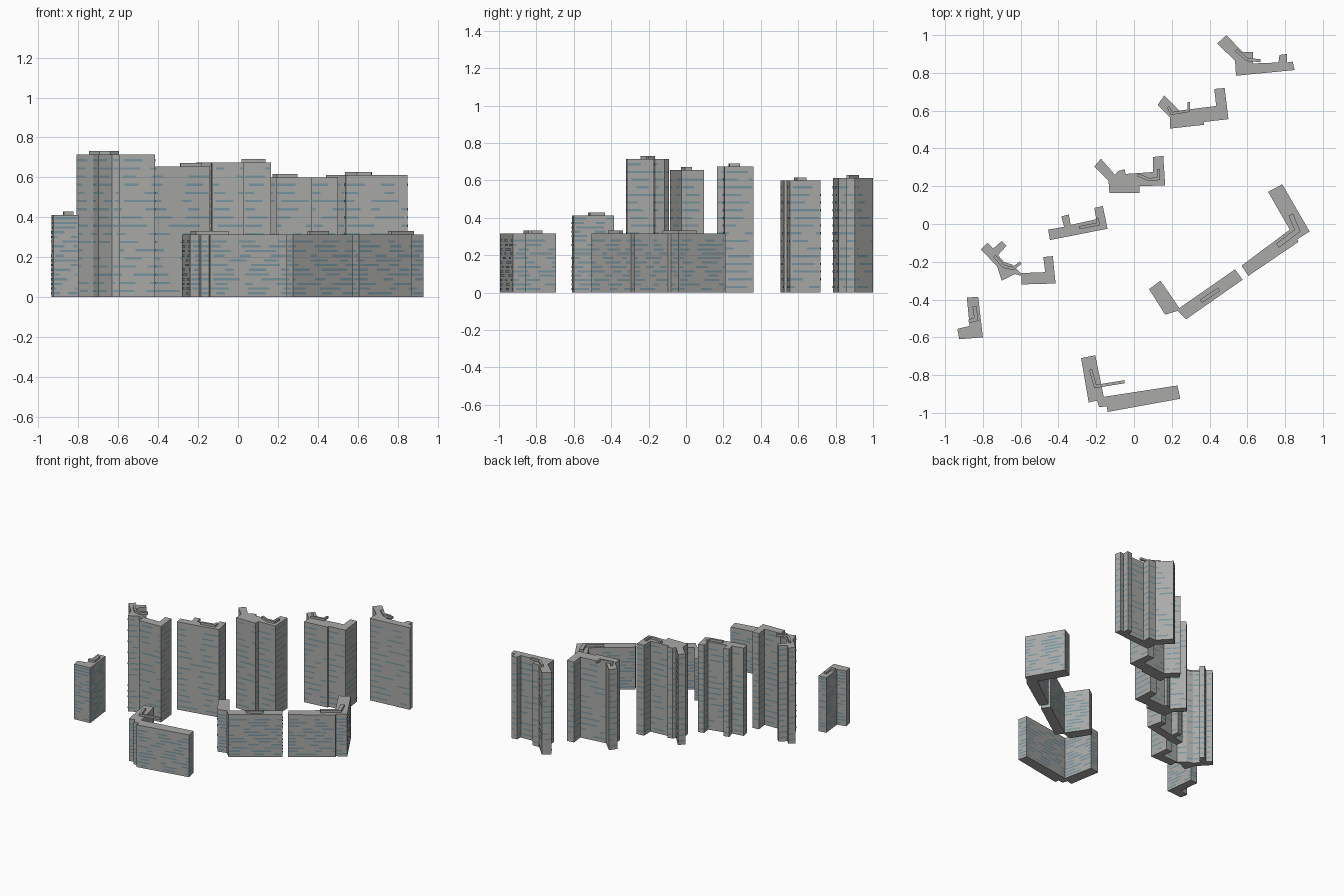
import bpy, bmesh, random
from mathutils import Vector

random.seed(4)
cube = bpy.data.objects.get("Cube")
if cube:
    bpy.data.objects.remove(cube, do_unlink=True)


def make_material(name, colour):
    mat = bpy.data.materials.new(name)
    mat.use_nodes = True
    mat.diffuse_color = colour
    mat.node_tree.nodes["Principled BSDF"].inputs["Base Color"].default_value = colour
    return mat


CONCRETE = make_material("concrete grey", (0.40, 0.40, 0.39, 1))
GLASS = make_material("window blue grey", (0.19, 0.30, 0.35, 1))


def add_object(name, bm, material):
    mesh = bpy.data.meshes.new(name)
    bm.to_mesh(mesh)
    bm.free()
    mesh.materials.append(material)
    obj = bpy.data.objects.new(name, mesh)
    bpy.context.scene.collection.objects.link(obj)
    return obj


def counter_clockwise(points):
    points = [Vector(p) for p in points]
    area = sum(a.cross(b) for a, b in zip(points, points[1:] + points[:1]))
    return points if area > 0 else points[::-1]


def prism(name, points, bottom, top):
    """Extrude a flat outline upwards into a closed block."""
    bm = bmesh.new()
    face = bm.faces.new([bm.verts.new((p.x, p.y, bottom)) for p in points])
    grown = bmesh.ops.extrude_face_region(bm, geom=[face], use_keep_orig=True)
    lifted = [v for v in grown["geom"] if isinstance(v, bmesh.types.BMVert)]
    bmesh.ops.translate(bm, verts=lifted, vec=(0, 0, top - bottom))
    bmesh.ops.recalc_face_normals(bm, faces=bm.faces)
    return add_object(name, bm, CONCRETE)


def ribbon(path, width):
    """Outline of a bent strip of constant width, mitred at its corners."""
    path = [Vector(p) for p in path]
    sides = [(b - a).normalized().orthogonal() for a, b in zip(path, path[1:])]
    left, right = [], []
    for i, p in enumerate(path):
        before, after = sides[max(i - 1, 0)], sides[min(i, len(sides) - 1)]
        mitre = (before + after).normalized()
        mitre *= width / 2 / max(mitre.dot(after), 0.5)
        left.append(p + mitre)
        right.append(p - mitre)
    return left + right[::-1]


def window_bands(name, points, height, pitch, thick, cover):
    """Broken horizontal window strips on every wall, floor by floor."""
    bm = bmesh.new()
    for a, b in zip(points, points[1:] + points[:1]):
        length = (b - a).length
        along = (b - a).normalized()
        out = Vector((along.y, -along.x)) * 0.0015
        z = pitch * 0.6
        while z + thick < height - 0.01:
            s = random.uniform(-0.08, 0.03)
            while s < length:
                run = random.uniform(0.04, 0.16)
                start, end = max(s, 0.004), min(s + run, length - 0.004)
                if end - start > 0.008:
                    p, q = a + along * start + out, a + along * end + out
                    bm.faces.new([bm.verts.new(c) for c in (
                        (p.x, p.y, z), (q.x, q.y, z),
                        (q.x, q.y, z + thick), (p.x, p.y, z + thick))])
                s += run + random.uniform(0.5, 1.5) * 0.1 * (1 - cover) / cover
            z += pitch
    add_object(name, bm, GLASS)


def building(name, height, outline, roof_path, roof_width, dense=False):
    points = counter_clockwise(outline)
    prism(name, points, 0, height)
    prism(name + "_roof_room", counter_clockwise(ribbon(roof_path, roof_width)),
          height, height + 0.016)
    pitch, cover = (0.0235, 0.55) if dense else (0.041, 0.5)
    window_bands(name + "_windows", points, height, pitch, 0.011, cover)


# Row of tall towers
building("east_tower", 0.612, [
    (.49, 1), (.44, .955), (.535, .865), (.54, .785), (.85, .815), (.84, .86),
    (.81, .855), (.81, .9), (.77, .895), (.765, .855), (.63, .85), (.63, .91),
    (.575, .91)],
    [(.54, .92), (.6, .87), (.67, .865)], .016)
building("north_tower", 0.6, [
    (.16, .68), (.125, .63), (.19, .565), (.19, .505), (.37, .525), (.37, .54),
    (.5, .555), (.48, .72), (.425, .715), (.435, .625), (.24, .6), (.2, .64)],
    [(.18, .62), (.2, .585), (.29, .6), (.29, .645)], .014)
building("middle_tower", 0.675, [
    (-.175, .345), (-.21, .305), (-.135, .23), (-.13, .165), (.03, .165),
    (.03, .2), (.165, .205), (.155, .36), (.1, .355), (.1, .275), (-.045, .265),
    (-.05, .29), (-.085, .28), (-.1, .26)],
    [(.02, .26), (.08, .235), (.13, .24), (.13, .29)], .016)
building("slab_tower", 0.655, [
    (-.455, -.03), (-.445, -.085), (-.14, -.025), (-.165, .095), (-.21, .085),
    (-.2, .025), (-.335, -.005), (-.345, .05), (-.385, .04), (-.37, -.015)],
    [(-.29, -.02), (-.19, 0), (-.195, .03)], .016)
building("highest_tower", 0.715, [
    (-.775, -.1), (-.81, -.135), (-.725, -.225), (-.7, -.3), (-.63, -.265),
    (-.595, -.275), (-.595, -.32), (-.415, -.315), (-.43, -.17), (-.48, -.175),
    (-.47, -.255), (-.6, -.26), (-.645, -.215), (-.69, -.2), (-.72, -.165),
    (-.675, -.115), (-.7, -.09), (-.745, -.13)],
    [(-.74, -.17), (-.69, -.225), (-.64, -.235), (-.6, -.205)], .016)

# Short tower at the end of the row
building("short_tower", 0.412, [
    (-.885, -.39), (-.825, -.385), (-.8, -.6), (-.925, -.61), (-.935, -.555),
    (-.87, -.54)],
    [(-.845, -.435), (-.835, -.505), (-.875, -.515)], .02, dense=True)

# Low angled blocks in front
building("right_block", 0.315, [
    (.785, .21), (.71, .17), (.825, -.03), (.57, -.22), (.605, -.275),
    (.87, -.095), (.865, -.08), (.93, -.04)],
    [(.83, .05), (.865, -.035), (.76, -.115)], .026, dense=True)
building("centre_block", 0.315, [
    (.14, -.3), (.08, -.345), (.165, -.48), (.23, -.46), (.275, -.505),
    (.575, -.295), (.535, -.24), (.24, -.445)],
    [(.355, -.41), (.45, -.345)], .02, dense=True)
building("front_block", 0.315, [
    (-.205, -.695), (-.28, -.71), (-.24, -.945), (-.195, -.935), (-.185, -.97),
    (-.145, -.965), (-.14, -.995), (.245, -.925), (.23, -.855), (-.16, -.915)],
    [(-.23, -.77), (-.205, -.86), (-.05, -.835)], .016, dense=True)
